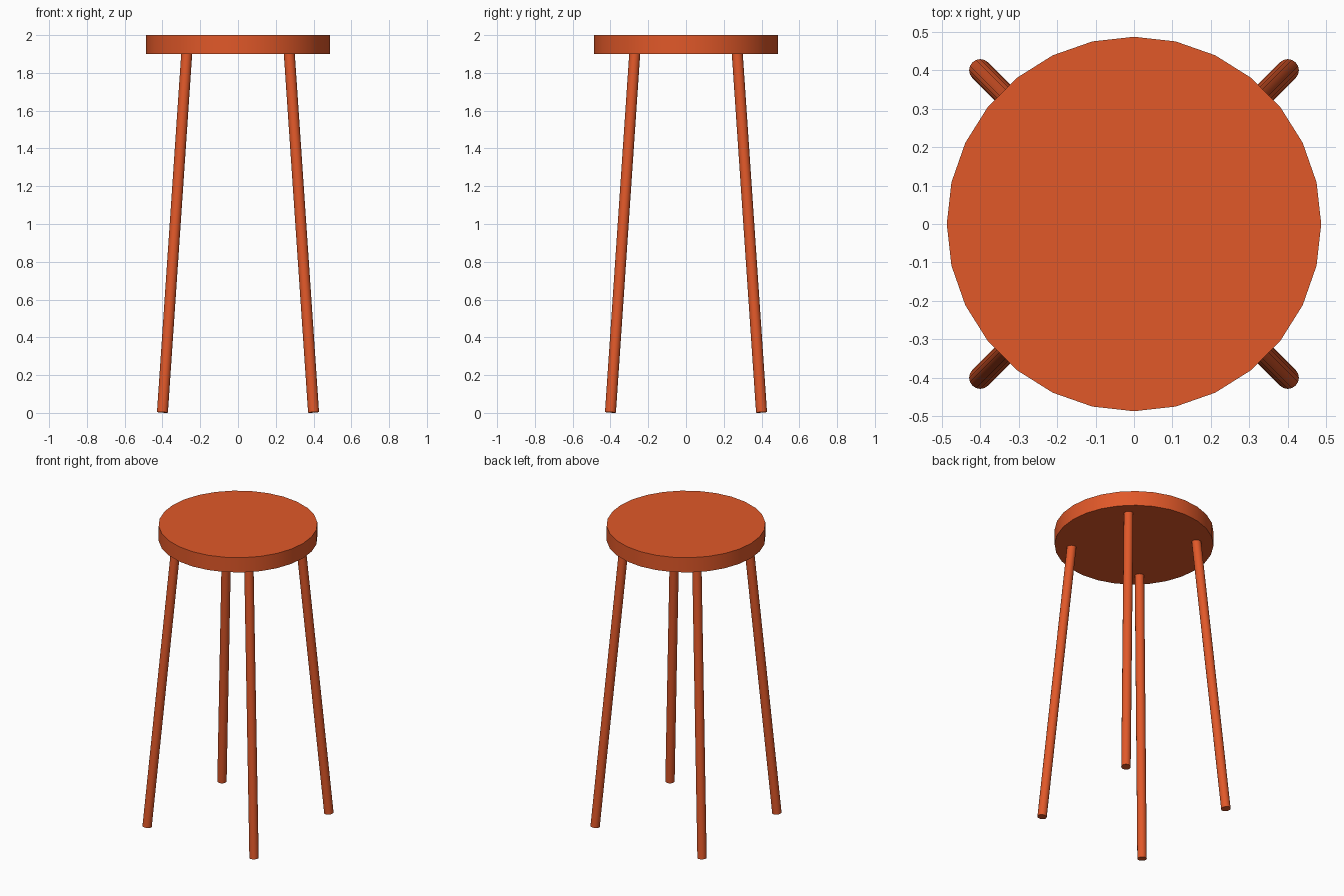
import bpy
from mathutils import Vector

if "Cube" in bpy.data.objects:
    bpy.data.objects.remove(bpy.data.objects["Cube"])

paint = bpy.data.materials.new("orange_paint")
paint.diffuse_color = (0.75, 0.098, 0.022, 1)
paint.use_nodes = True
paint.node_tree.nodes["Principled BSDF"].inputs["Base Color"].default_value = paint.diffuse_color


def rod(name, bottom, top, radius, sides):
    """Capped cylinder between two points."""
    a, b = Vector(bottom), Vector(top)
    axis = b - a
    bpy.ops.mesh.primitive_cylinder_add(
        vertices=sides, radius=radius, depth=axis.length, location=(a + b) / 2,
        rotation=axis.to_track_quat('Z', 'Y').to_euler())
    obj = bpy.context.object
    obj.name = name
    obj.data.materials.append(paint)
    bpy.ops.object.shade_smooth_by_angle()
    return obj


# Round seat
rod("seat", (0, 0, 1.9), (0, 0, 2.0), 0.487, 28)

# Four splayed legs, tucked slightly into the seat
for y, depth_name in ((-1, "front"), (1, "back")):
    for x, side_name in ((-1, "left"), (1, "right")):
        rod(f"{depth_name}_{side_name}_leg",
            (0.4 * x, 0.4 * y, 0.003), (0.271 * x, 0.271 * y, 1.91), 0.029, 16)
